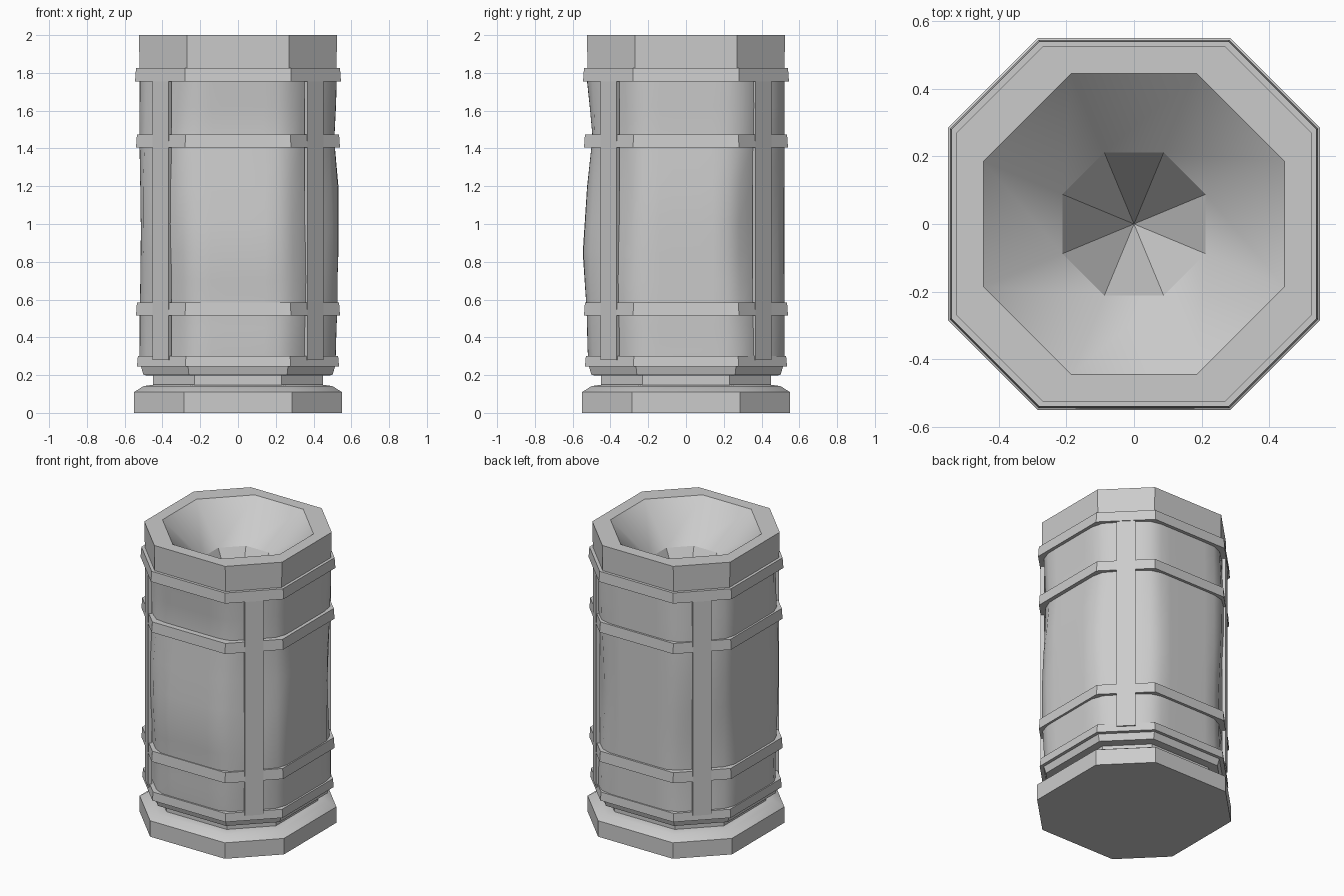
import bpy, bmesh, math
from mathutils import Matrix

if "Cube" in bpy.data.objects:
    bpy.data.objects.remove(bpy.data.objects["Cube"])


def finish(name, bm, angle=35):
    bmesh.ops.recalc_face_normals(bm, faces=bm.faces)
    me = bpy.data.meshes.new(name)
    bm.to_mesh(me)
    bm.free()
    ob = bpy.data.objects.new(name, me)
    bpy.context.collection.objects.link(ob)
    bpy.ops.object.select_all(action='DESELECT')
    ob.select_set(True)
    bpy.context.view_layer.objects.active = ob
    bpy.ops.object.shade_smooth_by_angle(angle=math.radians(angle))
    return ob


def octagon(a, c, z):
    return [(a, -c, z), (a, c, z), (c, a, z), (-c, a, z),
            (-a, c, z), (-a, -c, z), (-c, -a, z), (c, -a, z)]


def stack(name, rings, closed=False, caps=(), angle=35):
    """Skin a list of equal-length point rings; optionally close or cap it."""
    bm = bmesh.new()
    loops = [[bm.verts.new(p) for p in r] for r in rings]
    pairs = list(zip(loops, loops[1:]))
    if closed:
        pairs.append((loops[-1], loops[0]))
    n = len(rings[0])
    for lo, hi in pairs:
        for i in range(n):
            j = (i + 1) % n
            bm.faces.new((lo[i], lo[j], hi[j], hi[i]))
    for k in caps:
        bm.faces.new(loops[k])
    return finish(name, bm, angle)


# Base plinth, neck and lower collar
stack("base", [octagon(*p) for p in [
    (.55, .285, 0), (.55, .285, .11), (.50, .26, .142), (.44, .23, .15)]], caps=(0, -1))
stack("neck", [octagon(.45, .23, .14), octagon(.45, .23, .21)], caps=(0, -1))
stack("lower_collar", [octagon(*p) for p in [
    (.44, .225, .196), (.50, .26, .20), (.515, .265, .25), (.50, .26, .27)]], caps=(0, -1))

# Octagonal bands
for i, (a, c, z0, z1) in enumerate([(.535, .278, .245, .302), (.54, .28, .515, .585),
                                    (.54, .28, 1.405, 1.475), (.545, .282, 1.755, 1.825)]):
    stack(f"band_{i + 1}", [octagon(a, c, z0), octagon(a - .005, c - .002, z1),
                            octagon(.485, .25, z1), octagon(.485, .25, z0)], closed=True)

# Rim with funnel, and the steeper faceted pit in the middle
stack("rim", [octagon(*p) for p in [
    (.48, .25, 1.80), (.52, .27, 1.80), (.525, .27, 2.0), (.446, .185, 2.0), (.212, .088, 1.765)]])
bm = bmesh.new()
ring = [bm.verts.new(p) for p in octagon(.212, .088, 1.765)]
tip = bm.verts.new((0, 0, 1.36))
for i in range(8):
    bm.faces.new((ring[i], ring[(i + 1) % 8], tip))
pit = finish("funnel_pit", bm, 5)
pit.data.flip_normals()  # visible from above
if pit.data.polygons[0].normal.z < 0:
    pit.data.flip_normals()

# Cloth cover: rounded octagon, sagging differently on each side
HEIGHTS = [.27, .34, .45, .55, .70, .85, 1.0, 1.2, 1.4, 1.48, 1.62, 1.78]
FRONT = [.515, .52, .522, .525, .535, .545, .535, .522, .50, .495, .508, .525]
RIGHT = [.515, .517, .52, .525, .525, .53, .53, .53, .512, .51, .517, .522]


def cloth_ring(k, z):
    wave = math.sin(z * 5.0)
    near = FRONT[k], RIGHT[k], .517 + .004 * wave, .52
    aps = [near[1], 0, near[3], 0, near[2], 0, near[0], 0]
    for i, phase in zip((1, 3, 5, 7), (.4, 1.9, 3.1, 4.6)):
        aps[i] = .553 + .012 * math.sin(z * 4.5 + phase)
    pts = []
    for s in range(48):
        t = math.tau * s / 48
        total = sum(max(0, math.cos(t - i * math.pi / 4) / ap) ** 40 for i, ap in enumerate(aps))
        r = total ** (-1 / 40) * 1.003
        pts.append((r * math.cos(t), r * math.sin(t), z))
    return pts


stack("cloth_cover", [cloth_ring(k, z) for k, z in enumerate(HEIGHTS)], angle=60)

# Posts on the four diagonal sides
for i in range(4):
    bm = bmesh.new()
    bmesh.ops.create_cube(bm, size=1)
    bm.transform(Matrix.Rotation(math.radians(45 + 90 * i), 4, 'Z')
                 @ Matrix.Translation((.568, 0, 1.03))
                 @ Matrix.Diagonal((.024, .118, 1.50, 1)))
    finish(f"post_{i + 1}", bm)
